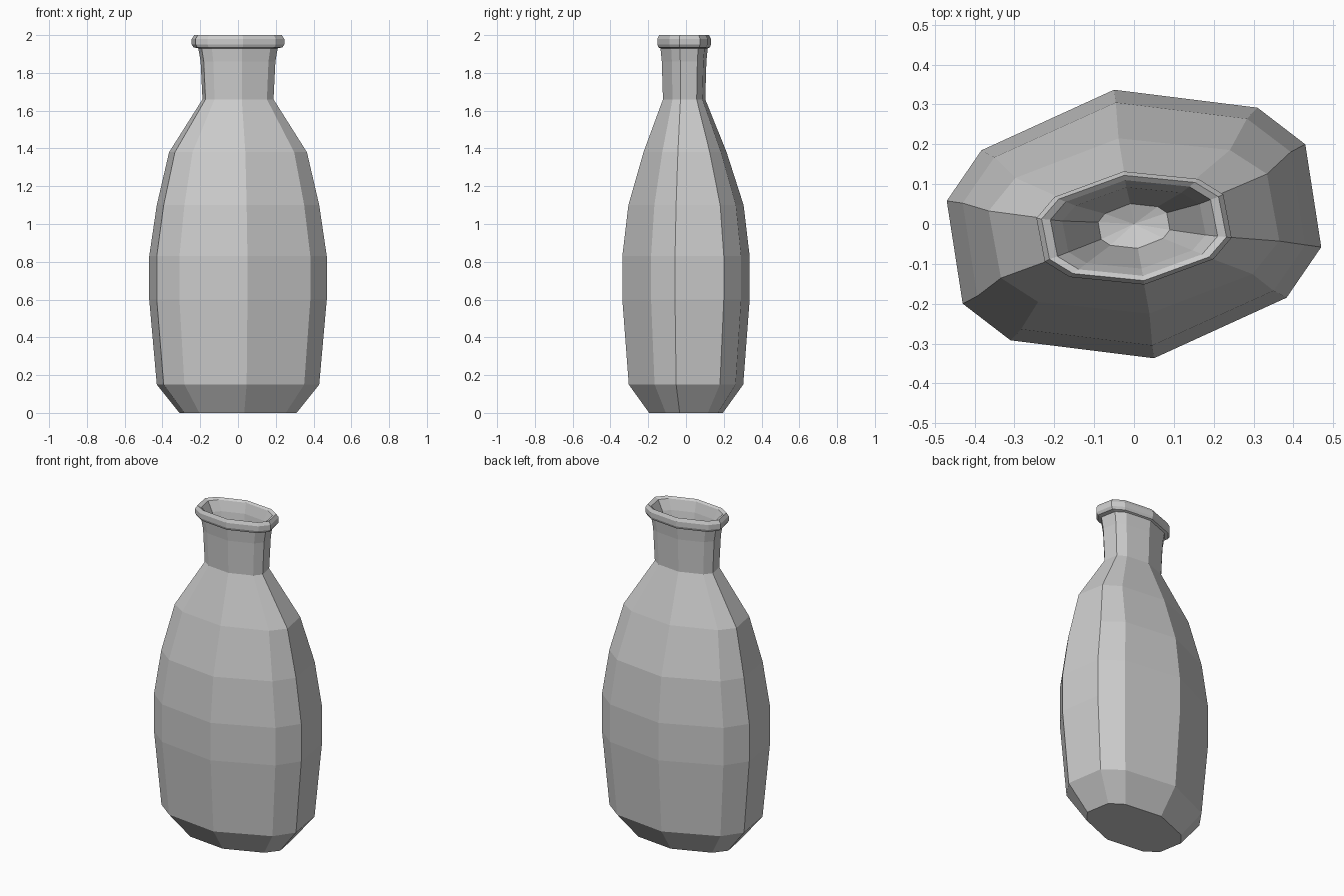
import bpy
import bmesh

cube = bpy.data.objects.get("Cube")
if cube:
    bpy.data.objects.remove(cube, do_unlink=True)

# Grey ceramic
mat = bpy.data.materials.new("grey_ceramic")
mat.use_nodes = True
grey = (0.6, 0.6, 0.6, 1.0)
mat.diffuse_color = grey
mat.node_tree.nodes["Principled BSDF"].inputs["Base Color"].default_value = grey

# Ten-sided cross-section: one half, repeated by a half turn
half = [(-0.05, 0.337), (0.31, 0.292), (0.43, 0.2), (0.47, -0.058), (0.383, -0.185)]
section = half + [(-x, -y) for x, y in half]
HALF_X, HALF_Y = 0.47, 0.337

# Profile from foot to lip and down inside: height, half width, half depth, y shift
profile = [
    (0.0, 0.31, 0.195, 0.0),
    (0.15, 0.43, 0.303, 0.0),
    (0.6, 0.47, 0.337, 0.0),
    (0.83, 0.47, 0.337, 0.0),
    (1.1, 0.43, 0.305, 0.0),
    (1.38, 0.365, 0.22, -0.005),
    (1.66, 0.188, 0.112, -0.01),
    (1.86, 0.198, 0.118, -0.01),
    (1.93, 0.21, 0.125, -0.01),
    (1.935, 0.235, 0.136, -0.01),
    (1.95, 0.245, 0.142, -0.01),
    (1.98, 0.245, 0.142, -0.01),
    (2.0, 0.232, 0.132, -0.01),
    (1.99, 0.21, 0.12, -0.01),
    (1.93, 0.18, 0.102, -0.01),
    (1.62, 0.09, 0.056, -0.005),
]

# Bottle body: bridge the rings into one skin
bm = bmesh.new()
rings = [[bm.verts.new((x * w / HALF_X, y * d / HALF_Y + shift, z)) for x, y in section]
         for z, w, d, shift in profile]
n = len(section)
for low, high in zip(rings, rings[1:]):
    for i in range(n):
        j = (i + 1) % n
        bm.faces.new((low[i], low[j], high[j], high[i]))

# Flat foot and shallow inner floor
bm.faces.new(rings[0])
centre = bm.verts.new((0, 0, 1.6))
for i in range(n):
    bm.faces.new((rings[-1][i], rings[-1][(i + 1) % n], centre))
bmesh.ops.recalc_face_normals(bm, faces=bm.faces)

mesh = bpy.data.meshes.new("bottle")
bm.to_mesh(mesh)
bm.free()
mesh.materials.append(mat)
bottle = bpy.data.objects.new("bottle", mesh)
bpy.context.collection.objects.link(bottle)
